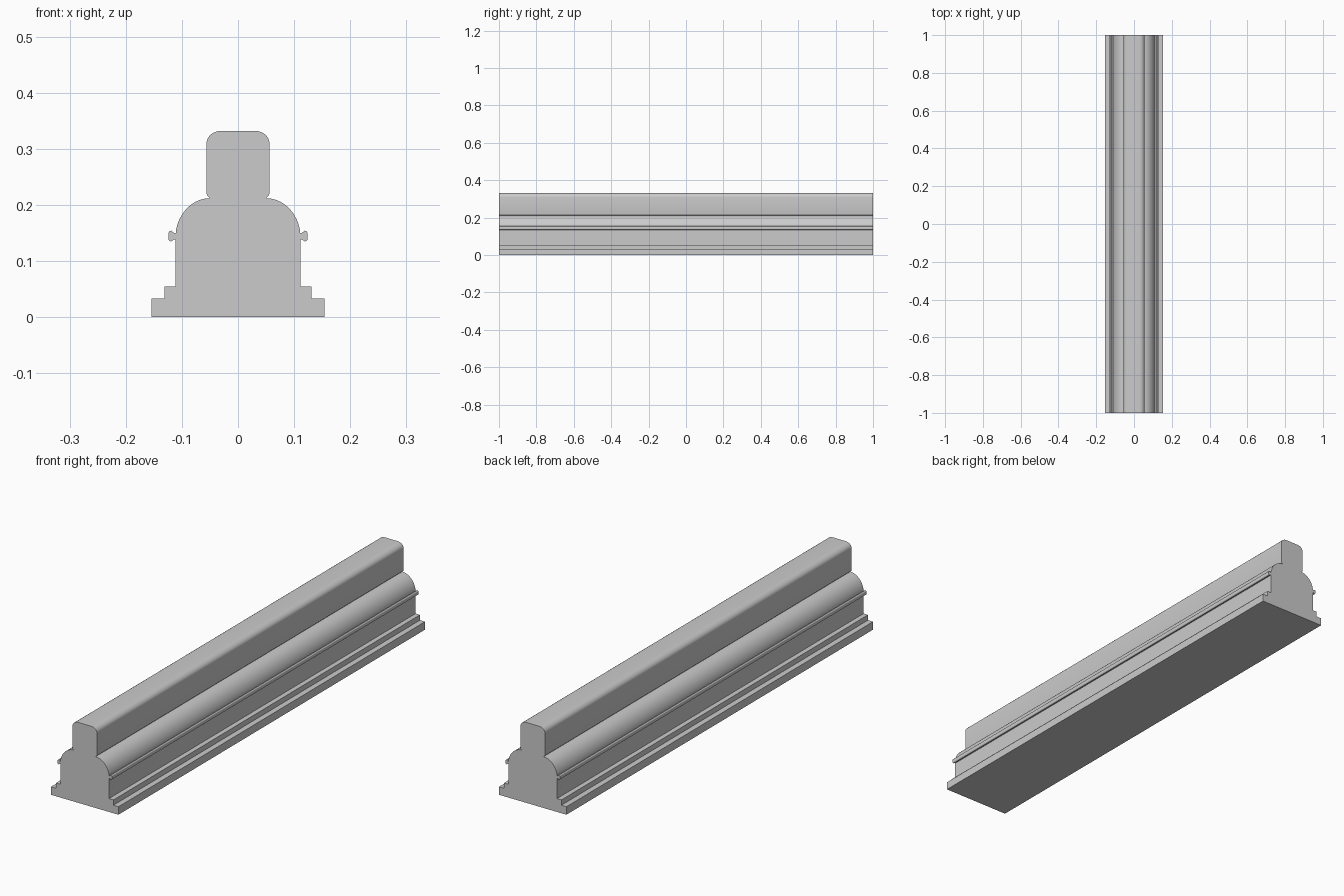
import bpy, bmesh
from math import sin, cos, radians

cube = bpy.data.objects.get("Cube")
if cube:
    bpy.data.objects.remove(cube, do_unlink=True)

GREY = (0.6, 0.6, 0.6, 1.0)
HALF_LENGTH = 1.0

stone = bpy.data.materials.new("stone_grey")
stone.use_nodes = True
stone.diffuse_color = GREY
stone.node_tree.nodes["Principled BSDF"].inputs["Base Color"].default_value = GREY


def arc(cx, cz, rx, rz, start, end, steps):
    """Points along an elliptical arc, angles in degrees."""
    angles = [radians(start + (end - start) * i / steps) for i in range(steps + 1)]
    return [(cx + rx * cos(a), cz + rz * sin(a)) for a in angles]


def extrude_profile(name, half):
    """Mirror a half section across x = 0 and extrude it along y."""
    section = half + [(-x, z) for x, z in reversed(half)]
    bm = bmesh.new()
    face = bm.faces.new([bm.verts.new((x, -HALF_LENGTH, z)) for x, z in section])
    result = bmesh.ops.extrude_face_region(bm, geom=[face], use_keep_orig=True)
    moved = [v for v in result["geom"] if isinstance(v, bmesh.types.BMVert)]
    bmesh.ops.translate(bm, verts=moved, vec=(0, 2 * HALF_LENGTH, 0))
    bmesh.ops.recalc_face_normals(bm, faces=bm.faces)
    mesh = bpy.data.meshes.new(name)
    bm.to_mesh(mesh)
    bm.free()
    mesh.materials.append(stone)
    obj = bpy.data.objects.new(name, mesh)
    bpy.context.collection.objects.link(obj)
    return obj


# Stepped plinth and upright wall
plinth = [(0.154, 0), (0.154, 0.033), (0.131, 0.033), (0.131, 0.055), (0.111, 0.055)]

# Thin bead on a short neck
bead = [(0.111, 0.138), (0.115, 0.138)]
bead += arc(0.119, 0.140, 0.005, 0.005, -90, 0, 4)
bead += arc(0.119, 0.149, 0.005, 0.005, 0, 90, 4)
bead += [(0.115, 0.151), (0.111, 0.149)]

# Rounded shoulder, then the top rail with softened upper edges
shoulder = arc(0.050, 0.140, 0.062, 0.072, 12, 90, 10)
rail = [(0.055, 0.217), (0.056, 0.221)]
rail += arc(0.030, 0.310, 0.026, 0.022, 0, 90, 8)

moulding = extrude_profile("moulded_rail", plinth + bead + shoulder + rail)

# Smooth the curves, keep the steps and ends sharp
bpy.ops.object.select_all(action='DESELECT')
moulding.select_set(True)
bpy.context.view_layer.objects.active = moulding
bpy.ops.object.shade_smooth_by_angle(angle=radians(30))
